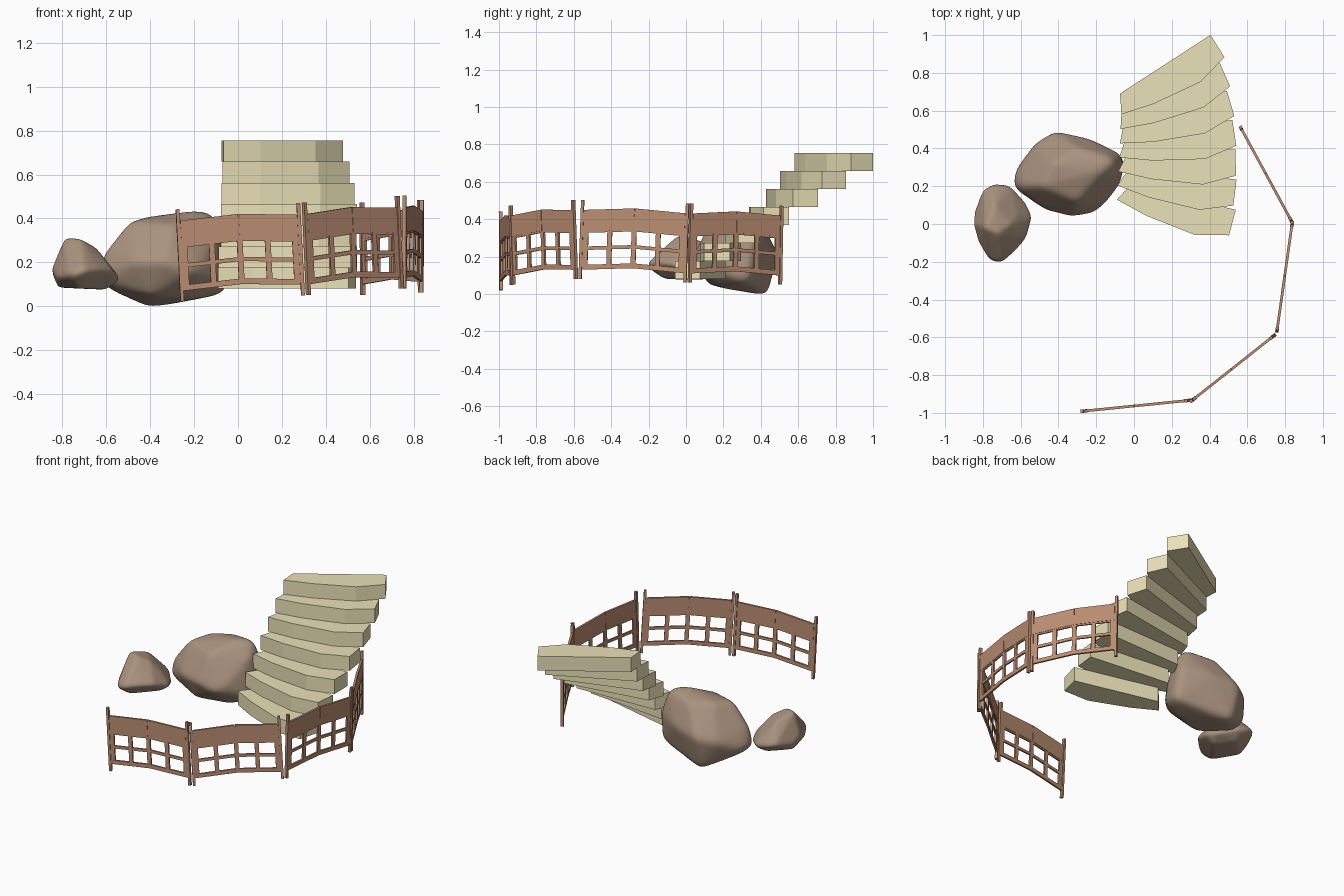
import bpy, bmesh, math
from mathutils import Vector, Matrix
from mathutils.bvhtree import BVHTree

if "Cube" in bpy.data.objects:
    bpy.data.objects.remove(bpy.data.objects["Cube"])


def material(name, rgb):
    m = bpy.data.materials.new(name)
    m.diffuse_color = (*rgb, 1)
    m.use_nodes = True
    m.node_tree.nodes["Principled BSDF"].inputs["Base Color"].default_value = m.diffuse_color
    return m


SAND = material("sandstone", (0.83, 0.76, 0.48))
WOOD = material("red_wood", (0.50, 0.27, 0.17))
ROCK = material("brown_rock", (0.40, 0.29, 0.21))


def finish(bm, name, mat, smooth=False):
    bmesh.ops.recalc_face_normals(bm, faces=bm.faces)
    me = bpy.data.meshes.new(name)
    bm.to_mesh(me)
    bm.free()
    ob = bpy.data.objects.new(name, me)
    bpy.context.collection.objects.link(ob)
    me.materials.append(mat)
    for p in me.polygons:
        p.use_smooth = smooth
    return ob


def prism(bm, outline, depth, mtx):
    """Extrude a 2D outline along local z, from -depth/2 to depth/2."""
    lo = [bm.verts.new(mtx @ Vector((x, y, -depth / 2))) for x, y in outline]
    hi = [bm.verts.new(mtx @ Vector((x, y, depth / 2))) for x, y in outline]
    bm.faces.new(lo[::-1])
    bm.faces.new(hi)
    n = len(lo)
    for i in range(n):
        j = (i + 1) % n
        bm.faces.new((lo[i], lo[j], hi[j], hi[i]))


# Winding stair: one tread outline, turned and raised seven times
TREAD = [(-.31, 0), (-.135, -.034), (.14, -.053), (.313, 0), (.306, .139), (-.264, .10)]
RISE = 0.0964
for i in range(7):
    cx = 0.205 + 0.025 * math.sin(math.pi * i / 6)
    pos = Vector((cx, 0.035 + 0.116 * i, 0.08 + RISE * (i + 0.5)))
    bm = bmesh.new()
    prism(bm, TREAD, RISE, Matrix.Translation(pos) @ Matrix.Rotation(math.radians(-17.6 + 7.77 * i), 4, 'Z'))
    finish(bm, f"stair_step_{i + 1}", SAND)


# Fence panels: posts, lattice and two top boards, laid out in the panel plane
def fence_panel(name, a, b):
    a, b = Vector(a), Vector(b)
    u = (b - a).normalized()
    n = u.cross(Vector((0, 0, 1))).normalized()
    v = n.cross(u)
    L = (b - a).length
    m = Matrix((u, v, n)).transposed().to_4x4()
    m.translation = a
    bm = bmesh.new()

    def bow(x):
        return 0.018 * (1 - abs(2 * x / L - 1))

    def strip(x0, x1, y0, y1, depth):
        xs = [x0, L / 2, x1] if x0 < L / 2 < x1 else [x0, x1]
        prism(bm, [(x, y0 + bow(x)) for x in xs] + [(x, y1 + bow(x)) for x in xs[::-1]], depth, m)

    # end posts
    for x in (0.008, L - 0.008):
        prism(bm, [(x - .008, 0), (x + .008, 0), (x + .008, .422), (x - .008, .422)], .018, m)
    # rails
    strip(.01, L - .01, .048, .074, .012)
    strip(.01, L - .01, .153, .172, .010)
    strip(.01, L - .01, .245, .355, .009)
    # uprights
    for f, w in ((.05, .032), (.275, .026), (.5, .026), (.725, .026), (.95, .032)):
        strip(f * L - w / 2, f * L + w / 2, .06, .26, .011)
    # top boards with a seam between them
    strip(.018, L / 2 - .0015, .255, .368, .014)
    strip(L / 2 + .0015, L - .018, .255, .368, .014)
    finish(bm, name, WOOD)


CORNERS = [(-.262, -.99, .02), (.31, -.932, .05), (.755, -.58, .082), (.838, .008, .062), (.565, .51, .05)]
for i in range(4):
    p, q = Vector(CORNERS[i]), Vector(CORNERS[i + 1])
    gap = (q - p).normalized() * 0.006
    fence_panel(f"fence_panel_{i + 1}", p + gap * (i > 0), q - gap * (i < 3))


# Rocks: a round ball projected onto a rough hull, then softened
def rock(name, pts, soften):
    hull = bmesh.new()
    for p in pts:
        hull.verts.new(p)
    bmesh.ops.convex_hull(hull, input=hull.verts)
    tree = BVHTree.FromBMesh(hull)
    c = sum((Vector(p) for p in pts), Vector()) / len(pts)
    bm = bmesh.new()
    bmesh.ops.create_icosphere(bm, subdivisions=5, radius=1)
    for w in bm.verts:
        hit = tree.ray_cast(c, w.co.normalized())[0]
        w.co = hit if hit else c
    hull.free()
    for _ in range(soften):
        bmesh.ops.smooth_vert(bm, verts=bm.verts, factor=0.5, use_axis_x=True, use_axis_y=True, use_axis_z=True)
    finish(bm, name, ROCK, True)


rock("large_rock", [
    (-.645, .19, .12), (-.635, .29, .13), (-.62, .2, .24), (-.53, .43, .2), (-.42, .495, .22),
    (-.24, .455, .24), (-.06, .37, .27), (-.04, .33, .06), (-.07, .21, .1), (-.16, .10, .2),
    (-.22, .05, .16), (-.33, .035, .2), (-.47, .07, .2), (-.59, .16, .14),
    (-.5, .2, .385), (-.43, .32, .405), (-.17, .28, .44), (-.11, .34, .435), (-.3, .12, .37),
    (-.3, .4, .40), (-.09, .25, .35), (-.41, .44, -.01), (-.2, .2, .03), (-.4, .12, .05),
    (-.56, .25, .06)], 5)
rock("small_rock", [
    (-.85, 0, .17), (-.845, .07, .14), (-.8, .195, .16), (-.74, .225, .15), (-.65, .215, .13),
    (-.57, .12, .11), (-.53, .04, .12), (-.565, -.08, .16), (-.63, -.15, .17), (-.7, -.22, .16),
    (-.765, -.205, .14), (-.825, -.1, .13), (-.79, -.02, .315), (-.72, -.05, .31), (-.65, 0, .27),
    (-.74, .1, .28), (-.62, .05, .22), (-.82, .03, .085), (-.72, -.12, .08), (-.6, .03, .075),
    (-.7, .14, .08)], 4)
